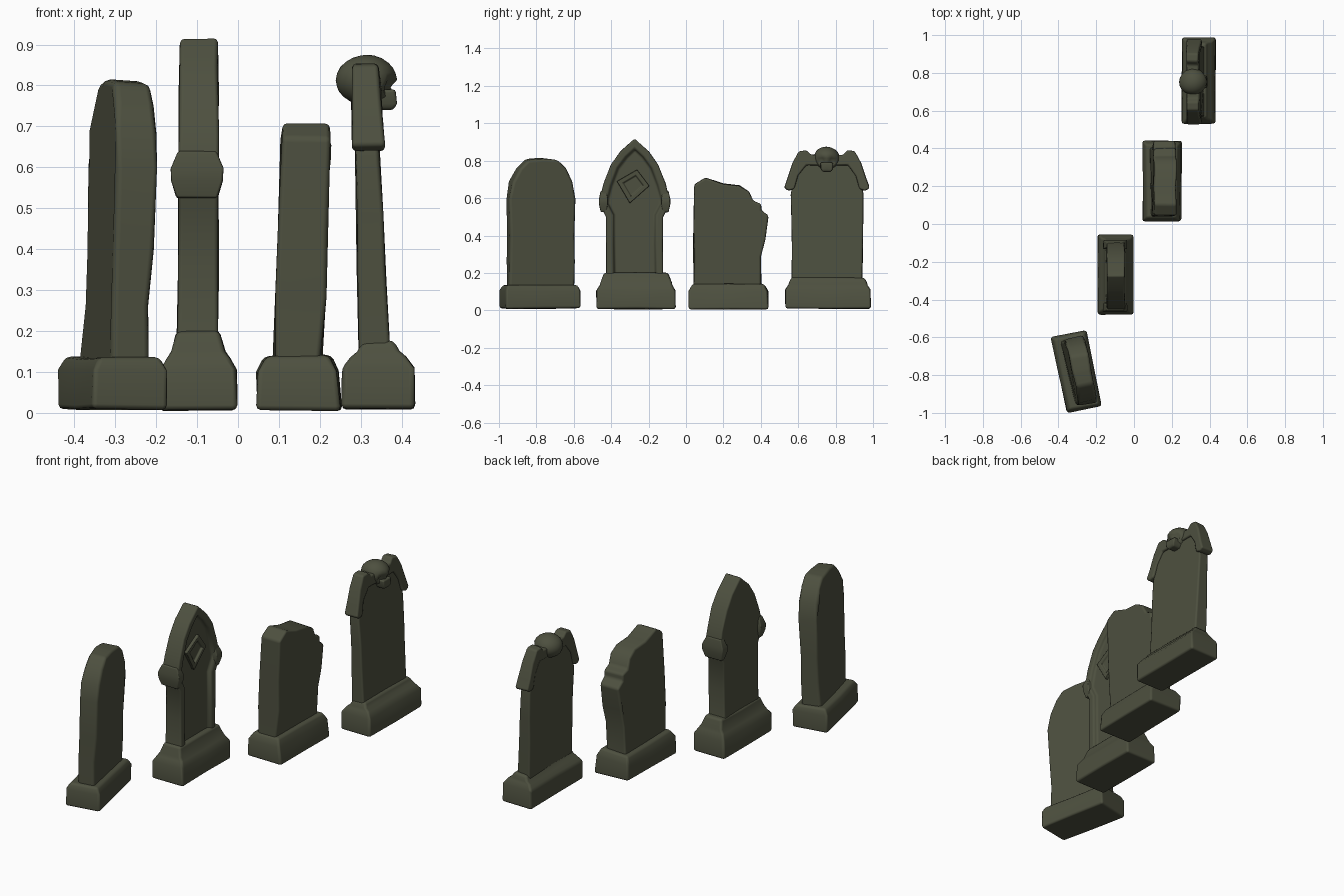
import bpy, bmesh, math
from mathutils import Vector, Matrix, noise

cube = bpy.data.objects.get("Cube")
if cube:
    bpy.data.objects.remove(cube)

stone = bpy.data.materials.new("mossy_stone")
stone.use_nodes = True
COLOR = (0.075, 0.08, 0.05, 1)
stone.diffuse_color = COLOR
stone.node_tree.nodes["Principled BSDF"].inputs["Base Color"].default_value = COLOR


def finish(name, bm, bevel=0.012, wear=0.006, spin=None, angle=42):
    """Weather the mesh, link it, bevel its edges and shade it."""
    bmesh.ops.recalc_face_normals(bm, faces=bm.faces)
    for v in bm.verts:
        v.co += noise.noise_vector(v.co * 9) * wear
    if spin:
        center, degrees = spin
        bmesh.ops.rotate(bm, verts=bm.verts, cent=center,
                         matrix=Matrix.Rotation(math.radians(degrees), 3, 'Z'))
    mesh = bpy.data.meshes.new(name)
    bm.to_mesh(mesh)
    bm.free()
    mesh.materials.append(stone)
    ob = bpy.data.objects.new(name, mesh)
    bpy.context.collection.objects.link(ob)
    bpy.ops.object.select_all(action='DESELECT')
    bpy.context.view_layer.objects.active = ob
    ob.select_set(True)
    bpy.ops.object.shade_smooth_by_angle(angle=math.radians(angle))
    if bevel:
        mod = ob.modifiers.new("worn_edges", 'BEVEL')
        mod.width = bevel
        mod.segments = 2
        mod.limit_method = 'ANGLE'
        mod.angle_limit = math.radians(35)
        mod.harden_normals = True
    return ob


def mirrored(half, mid):
    """Close a left-hand outline by mirroring it about y = mid."""
    return half + [(2 * mid - y, z) for y, z in reversed(half) if abs(y - mid) > 0.001]


def dense(outline, step=0.13):
    """Add points on long outline segments so they can weather."""
    points = []
    for i, (y, z) in enumerate(outline):
        ny, nz = outline[(i + 1) % len(outline)]
        n = max(1, int(math.hypot(ny - y, nz - z) / step))
        points += [(y + (ny - y) * k / n, z + (nz - z) * k / n) for k in range(n)]
    return points


def slab(name, outline, low, high, panel=None, **kw):
    """Extrude a (y, z) outline along x; low and high give its x range at foot and top."""
    pts = dense(outline)
    zs = [z for _, z in pts]
    z0, z1 = min(zs), max(zs)
    bm = bmesh.new()
    rings = []
    for side in (0, 1):
        rings.append([bm.verts.new((low[side] + (high[side] - low[side]) * (z - z0) / (z1 - z0), y, z))
                      for y, z in pts])
    back, front = rings
    bm.faces.new(back[::-1])
    face = bm.faces.new(front)
    for i in range(len(pts)):
        j = (i + 1) % len(pts)
        bm.faces.new((back[i], back[j], front[j], front[i]))
    if panel:
        bmesh.ops.recalc_face_normals(bm, faces=bm.faces)
        width, depth = panel
        bmesh.ops.inset_region(bm, faces=[face], thickness=width, use_even_offset=True)
        bmesh.ops.inset_region(bm, faces=[face], thickness=0.008, depth=-depth)
    return finish(name, bm, **kw)


def plinth(name, cx, cy, rows, **kw):
    """Loft rectangles given as (z, half width, half length)."""
    bm = bmesh.new()
    rings = []
    for z, hx, hy in rows:
        corners = [(-hx, -hy), (hx, -hy), (hx, 0), (hx, hy), (-hx, hy), (-hx, 0)]
        rings.append([bm.verts.new((cx + x, cy + y, z)) for x, y in corners])
    bm.faces.new(rings[0][::-1])
    bm.faces.new(rings[-1])
    for a, b in zip(rings, rings[1:]):
        for i in range(6):
            j = (i + 1) % 6
            bm.faces.new((a[i], a[j], b[j], b[i]))
    return finish(name, bm, **kw)


# Round-topped stone, turned slightly
turn = (Vector((-0.305, -0.78, 0)), 11.6)
plinth("round_plinth", -0.305, -0.78,
       [(0.01, 0.095, 0.205), (0.105, 0.095, 0.205), (0.135, 0.078, 0.19)], spin=turn)
round_half = [(-0.955, 0.12), (-0.958, 0.4), (-0.96, 0.6), (-0.945, 0.69),
              (-0.91, 0.76), (-0.86, 0.805), (-0.79, 0.812)]
slab("round_headstone", mirrored(round_half, -0.78), (-0.35, -0.25), (-0.325, -0.225),
     spin=turn, bevel=0.016, wear=0.01)

# Pointed stone with a sunken panel
plinth("pointed_plinth", -0.097, -0.267,
       [(0.006, 0.095, 0.212), (0.105, 0.095, 0.212), (0.133, 0.078, 0.195),
        (0.15, 0.066, 0.19), (0.2, 0.052, 0.172)], wear=0.005)
arch_half = [(-0.445, 0.12), (-0.427, 0.2), (-0.428, 0.5), (-0.458, 0.56), (-0.46, 0.6),
             (-0.44, 0.68), (-0.4, 0.78), (-0.35, 0.85), (-0.275, 0.918)]
slab("pointed_headstone", mirrored(arch_half, -0.275), (-0.148, -0.048), (-0.143, -0.048),
     panel=(0.038, 0.022), wear=0.004, bevel=0.01)
for side, y in (("right", -0.441), ("left", -0.109)):
    plinth(side + "_column_band", -0.1, y,
           [(0.525, 0.05, 0.015), (0.568, 0.063, 0.024), (0.598, 0.063, 0.024), (0.64, 0.045, 0.015)],
           bevel=0.006, wear=0.003)
diamond = [(-0.37, 0.69), (-0.3, 0.572), (-0.195, 0.665), (-0.262, 0.752)]
slab("diamond_ornament", diamond, (-0.09, -0.054), (-0.09, -0.054), panel=(0.022, 0.012),
     bevel=0.004, wear=0.002)

# Broken stone
plinth("broken_plinth", 0.147, 0.227,
       [(0.006, 0.103, 0.213), (0.1, 0.1, 0.212), (0.138, 0.08, 0.193)], wear=0.009)
broken = [(0.042, 0.12), (0.042, 0.45), (0.045, 0.67), (0.1, 0.705), (0.2, 0.68), (0.28, 0.665),
          (0.335, 0.635), (0.36, 0.585), (0.4, 0.57), (0.4, 0.535), (0.442, 0.505),
          (0.422, 0.38), (0.398, 0.28), (0.403, 0.12)]
slab("broken_headstone", broken, (0.088, 0.205), (0.11, 0.23), bevel=0.012, wear=0.009)

# Winged stone
plinth("winged_plinth", 0.342, 0.76,
       [(0.01, 0.09, 0.23), (0.11, 0.088, 0.228), (0.137, 0.068, 0.21),
        (0.15, 0.052, 0.206), (0.175, 0.038, 0.194)], wear=0.005)
winged_half = [(0.568, 0.12), (0.565, 0.35), (0.56, 0.62), (0.58, 0.74), (0.63, 0.805), (0.755, 0.815)]
slab("winged_headstone", mirrored(winged_half, 0.755), (0.296, 0.374), (0.283, 0.335),
     bevel=0.01, wear=0.005)
wing = [(0.525, 0.655), (0.55, 0.64), (0.58, 0.65), (0.6, 0.72), (0.64, 0.775), (0.72, 0.775),
        (0.72, 0.83), (0.665, 0.83), (0.645, 0.855), (0.605, 0.85), (0.57, 0.79), (0.545, 0.71)]
slab("right_wing", wing, (0.28, 0.36), (0.278, 0.342), bevel=0.01, wear=0.006)
slab("left_wing", [(1.508 - y, z) for y, z in wing], (0.28, 0.36), (0.278, 0.342),
     bevel=0.01, wear=0.006)

# Skull with dented eye sockets and a jaw
bm = bmesh.new()
bmesh.ops.create_icosphere(bm, subdivisions=3, radius=1)
sockets = [Vector((0.85, s * 0.4, -0.25)) for s in (-1, 1)]
for v in bm.verts:
    for socket in sockets:
        near = max(0, 1 - (v.co - socket).length / 0.42)
        v.co.x -= 0.45 * near
    v.co = Vector((0.313 + v.co.x * 0.074, 0.753 + v.co.y * 0.071, 0.813 + v.co.z * 0.062))
finish("skull", bm, bevel=0, wear=0.004, angle=60)
plinth("skull_jaw", 0.355, 0.753,
       [(0.74, 0.025, 0.022), (0.755, 0.032, 0.032), (0.79, 0.028, 0.034)], bevel=0.008, wear=0.003)
